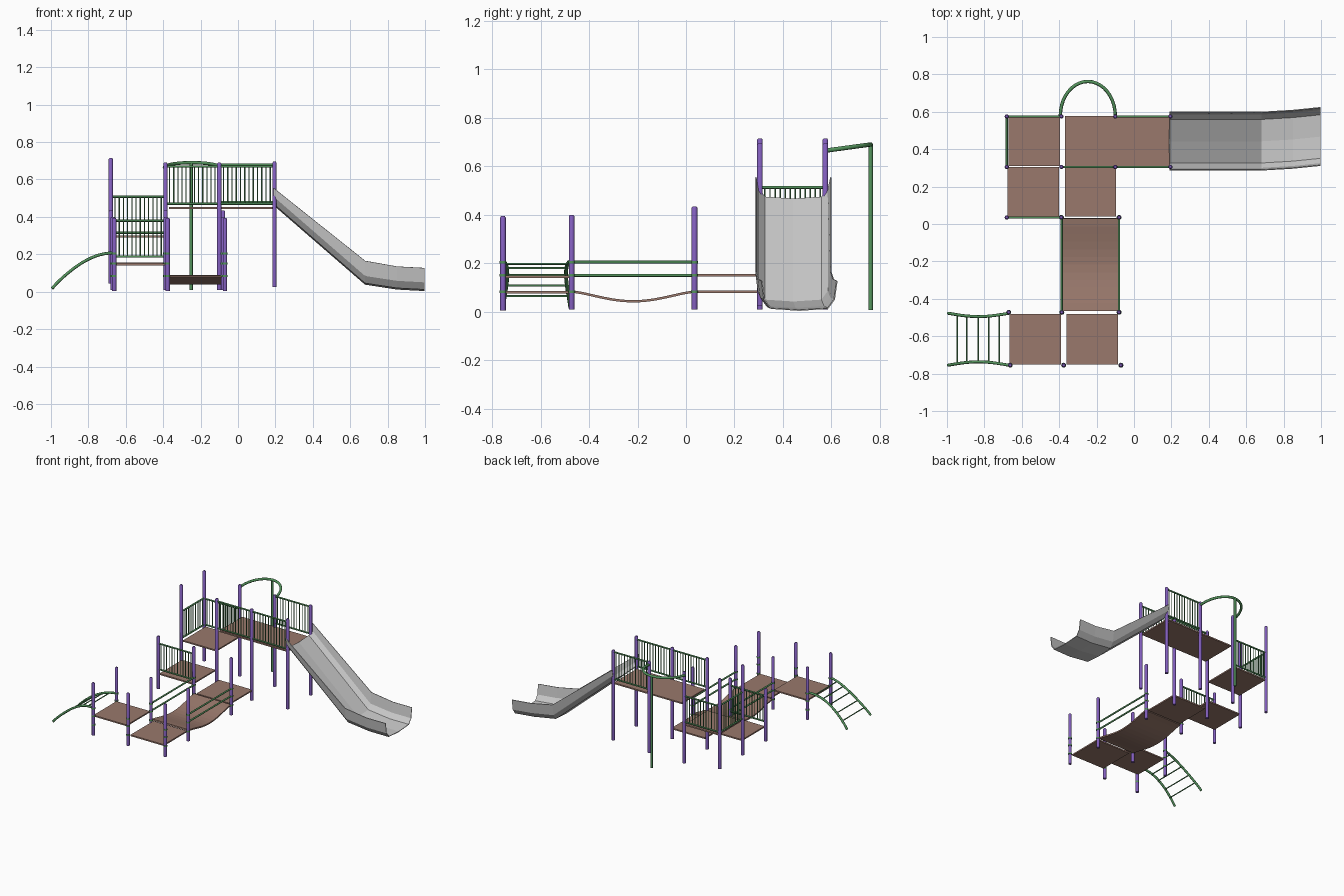
import bpy, math

if "Cube" in bpy.data.objects:
    bpy.data.objects.remove(bpy.data.objects["Cube"])

def material(name, rgb):
    m = bpy.data.materials.new(name)
    m.diffuse_color = (*rgb, 1)
    m.use_nodes = True
    m.node_tree.nodes["Principled BSDF"].inputs["Base Color"].default_value = m.diffuse_color
    return m

PURPLE = material("purple", (0.22, 0.11, 0.50))
GREEN = material("green", (0.09, 0.30, 0.11))
BROWN = material("brown", (0.32, 0.19, 0.15))

def tubes(name, pieces, mat, res=2):
    """One mesh object made of round tubes; pieces = [(points, radius), ...]"""
    cu = bpy.data.curves.new(name, 'CURVE')
    cu.dimensions = '3D'
    cu.bevel_depth = 1.0
    cu.bevel_resolution = res
    cu.use_fill_caps = True
    for pts, r in pieces:
        sp = cu.splines.new('POLY')
        sp.points.add(len(pts) - 1)
        for p, co in zip(sp.points, pts):
            p.co = (*co, 1)
            p.radius = r[0] if isinstance(r, tuple) else r
        if isinstance(r, tuple):            # tapered end, for post caps
            sp.points[-1].radius = r[1]
    cu.materials.append(mat)
    ob = bpy.data.objects.new(name, cu)
    bpy.context.collection.objects.link(ob)
    bpy.ops.object.select_all(action='DESELECT')
    bpy.context.view_layer.objects.active = ob
    ob.select_set(True)
    bpy.ops.object.convert(target='MESH')
    ob = bpy.context.object
    bpy.ops.object.shade_smooth_by_angle(angle=math.radians(50))
    return ob

def sheet(name, rows, thickness, mat=None):
    """Grid surface from rows of points, thickened"""
    n = len(rows[0])
    verts = [p for row in rows for p in row]
    faces = [(i*n + j, (i+1)*n + j, (i+1)*n + j + 1, i*n + j + 1)
             for i in range(len(rows) - 1) for j in range(n - 1)]
    me = bpy.data.meshes.new(name)
    me.from_pydata(verts, [], faces)
    if mat:
        me.materials.append(mat)
    ob = bpy.data.objects.new(name, me)
    bpy.context.collection.objects.link(ob)
    mod = ob.modifiers.new("thickness", 'SOLIDIFY')
    mod.thickness = thickness
    mod.offset = 0
    return ob

def deck(name, x0, x1, y0, y1, z):
    sheet(name, [[(x0, y0, z), (x0, y1, z)], [(x1, y0, z), (x1, y1, z)]], 0.01, BROWN)

# Decks
deck("deck_upper", -0.37, 0.19, 0.31, 0.578, 0.448)
deck("deck_back_left", -0.67, -0.395, 0.31, 0.578, 0.295)
deck("deck_middle_left", -0.675, -0.40, 0.04, 0.305, 0.15)
deck("deck_middle_right", -0.37, -0.095, 0.04, 0.305, 0.083)
deck("deck_front_left", -0.665, -0.39, -0.75, -0.48, 0.145)
deck("deck_front_right", -0.36, -0.085, -0.75, -0.48, 0.08)

# Sagging bridge
rows = []
for i in range(13):
    t = i / 12
    z = 0.083 - 0.04 * math.sin(math.pi * t) ** 1.3
    y = -0.465 + 0.495 * t
    rows.append([(-0.385, y, z), (-0.08, y, z)])
sheet("sagging_bridge", rows, 0.01, BROWN)

# Posts: x, y, bottom, top
posts = [(x, y, b, t) for y in (0.305, 0.575)
         for x, b, t in ((-0.68, 0.045, 0.715), (-0.388, 0.01, 0.69),
                         (-0.1, 0.01, 0.69), (0.195, 0.025, 0.695))]
posts += [(-0.68, 0.035, 0.045, 0.435), (-0.388, 0.035, 0.01, 0.435), (-0.08, 0.035, 0.01, 0.435)]
low = [(x, -0.472, 0.01, 0.40) for x in (-0.67, -0.386, -0.08)]
low += [(x, -0.755, 0.005, 0.395) for x in (-0.662, -0.376, -0.07)]
posts += low
for i, (x, y, b, t) in enumerate(posts):
    tubes(f"post_{i+1}", [([(x, y, b), (x, y, t - 0.006), (x, y, t)], (0.0115, 0.007))], PURPLE, 4)

# Collars on the low posts
rings = [([(x, y, z - 0.005), (x, y, z + 0.005)], 0.0135)
         for x, y, _, _ in low + [(-0.08, 0.035, 0, 0), (-0.388, 0.035, 0, 0)]
         for z in (0.083, 0.15, 0.205)]
tubes("post_collars", rings, GREEN, 4)

# Barred panels
def panel(name, p, q, z0, z1, count=12):
    at = lambda t, z: (p[0] + (q[0]-p[0])*t, p[1] + (q[1]-p[1])*t, z)
    parts = [([at(0, z), at(1, z)], 0.006) for z in (z0, z1)]
    parts += [([at(k/(count+1), z0), at(k/(count+1), z1)], 0.003)
              for k in range(1, count + 1)]
    tubes(name, parts, GREEN)

panel("panel_upper_front_left", (-0.388, 0.305), (-0.1, 0.305), 0.47, 0.67)
panel("panel_upper_front_right", (-0.1, 0.305), (0.195, 0.305), 0.47, 0.67)
panel("panel_upper_back", (-0.1, 0.575), (0.195, 0.575), 0.48, 0.68)
panel("panel_left_side", (-0.68, 0.305), (-0.68, 0.575), 0.315, 0.513)
panel("panel_left_back", (-0.68, 0.575), (-0.388, 0.575), 0.315, 0.508)
panel("panel_middle_front", (-0.68, 0.035), (-0.388, 0.035), 0.188, 0.38)

# Bridge handrails
for side, x in (("left", -0.386), ("right", -0.08)):
    tubes(f"bridge_rails_{side}",
          [([(x, -0.472, z), (x, 0.035, z)], 0.006) for z in (0.15, 0.205)], GREEN)

# Sliding pole with its overhead arch
arch = []
for i in range(21):
    a = math.pi * i / 20
    s = math.sin(a)
    arch.append((-0.247 - 0.147 * math.cos(a), 0.578 + 0.184 * s, 0.665 + 0.025 * s))
tubes("pole_arch", [(arch, 0.009)], GREEN)
tubes("sliding_pole", [([(-0.25, 0.762, 0.008), (-0.25, 0.762, 0.692)], 0.009)], GREEN)

# Curved ladder
def ladder_z(t):
    return 0.017 + 0.19 * math.sin(math.pi / 2 * t) ** 0.9
parts = []
for y, s in ((-0.755, 1), (-0.477, -1)):
    parts.append(([(-0.994 + 0.325*t, y + s * 0.018 * math.sin(math.pi * t), ladder_z(t))
                   for t in [i / 14 for i in range(15)]], 0.008))
for x in (-0.945, -0.895, -0.833, -0.777, -0.72):
    z = ladder_z((x + 0.994) / 0.325) - 0.004
    parts.append(([(x, -0.742, z), (x, -0.49, z)], 0.004))
tubes("curved_ladder", parts, GREEN)

# Slide chute: x, floor z, wall top z, sideways drift
rows = []
for x, f, w, d in ((0.19, 0.465, 0.555, 0.0), (0.68, 0.04, 0.165, 0.0),
                   (0.85, 0.014, 0.135, 0.01), (0.997, 0.006, 0.127, 0.025)):
    rows.append([(x, 0.288 + d, w), (x, 0.298 + d, f + 0.045), (x, 0.325 + d, f + 0.008),
                 (x, 0.442 + d, f), (x, 0.560 + d, f + 0.008),
                 (x, 0.587 + d, f + 0.045), (x, 0.598 + d, w)])
sheet("slide_chute", rows, 0.005)
